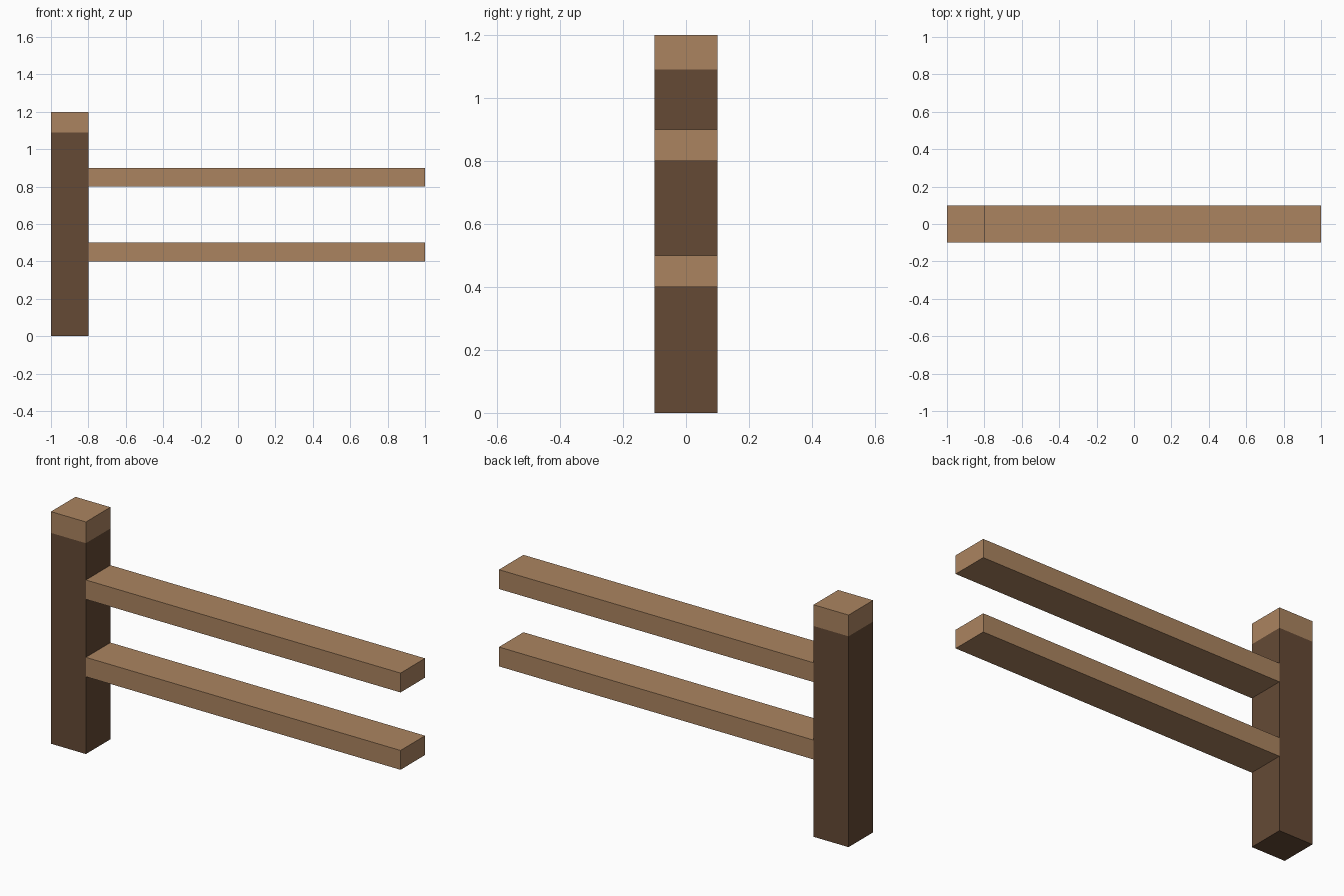
import bpy, bmesh
from mathutils import Vector

if "Cube" in bpy.data.objects:
    bpy.data.objects.remove(bpy.data.objects["Cube"])


def material(name, rgb):
    # 8-bit display colour to linear diffuse colour
    lin = [((c / 255 + 0.055) / 1.055) ** 2.4 for c in rgb]
    mat = bpy.data.materials.new(name)
    mat.diffuse_color = (*lin, 1.0)
    mat.use_nodes = True
    mat.node_tree.nodes["Principled BSDF"].inputs["Base Color"].default_value = mat.diffuse_color
    return mat


def box(name, low, high, mats, cut_z=None):
    low, high = Vector(low), Vector(high)
    bm = bmesh.new()
    bmesh.ops.create_cube(bm, size=1.0)
    for v in bm.verts:
        v.co = (low + high) / 2 + v.co * (high - low)
    if cut_z is not None:
        # edge loop separating the two colours; faces above get the second one
        bmesh.ops.bisect_plane(bm, geom=bm.verts[:] + bm.edges[:] + bm.faces[:],
                               plane_co=(0, 0, cut_z), plane_no=(0, 0, 1))
        for f in bm.faces:
            f.material_index = int(f.calc_center_median().z > cut_z)
    mesh = bpy.data.meshes.new(name)
    bm.to_mesh(mesh)
    bm.free()
    for m in mats:
        mesh.materials.append(m)
    obj = bpy.data.objects.new(name, mesh)
    bpy.context.collection.objects.link(obj)
    return obj


bark = material("dark bark", (101, 74, 53))
wood = material("light wood", (171, 132, 96))

# Upright post with a pale cut top
box("post", (-1, -0.1, 0), (-0.8, 0.1, 1.2), [bark, wood], cut_z=1.09)

# Two horizontal rails butting against the post
for name, z in (("lower_rail", 0.4), ("upper_rail", 0.8)):
    box(name, (-0.8, -0.1, z), (1, 0.1, z + 0.1), [wood])
